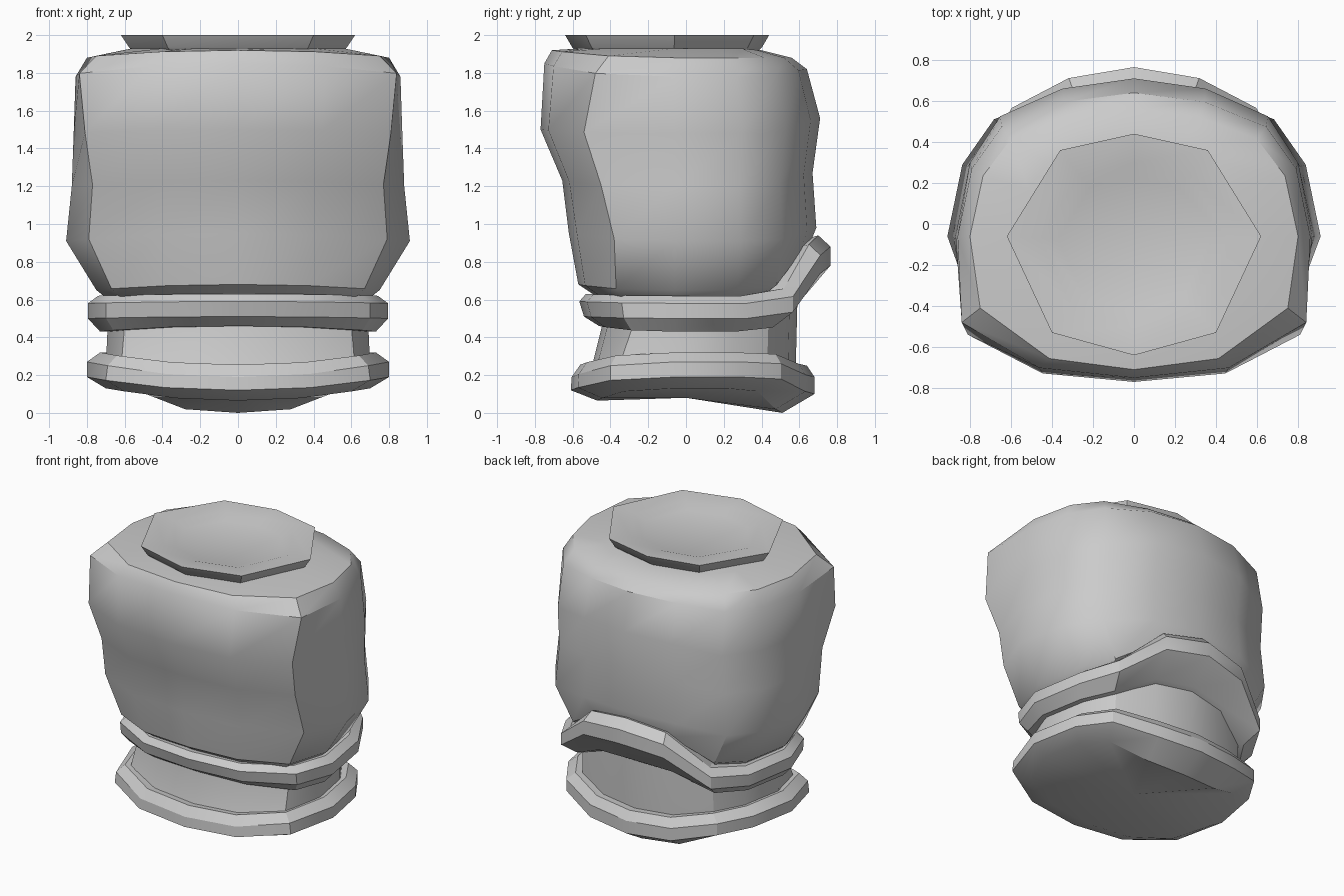
import bpy, bmesh, math

cube = bpy.data.objects.get("Cube")
if cube:
    bpy.data.objects.remove(cube)

grey = bpy.data.materials.new("light grey")
grey.use_nodes = True
grey.diffuse_color = (0.6, 0.6, 0.6, 1)
grey.node_tree.nodes["Principled BSDF"].inputs["Base Color"].default_value = (0.6, 0.6, 0.6, 1)

# How far each point, from front to back, follows the front and back heights
FRONT = (1, .8, .25, 0, 0, 0, 0, 0)
BACK = (0, 0, 0, 0, 0, .12, .85, 1)


def ring(zf, zs, zb, w, yf, yb, cx, cy):
    """Symmetric 14-sided outline: front/side/back height, half width,
    front and back y, and the front corner."""
    half = [(0, yf), (cx * .55, yf + (cy - yf) * .18), (cx, cy), (w, -.06),
            (w * .92, yb * .42), (w * .75, yb * .74), (w * .4, yb * .93), (0, yb)]
    pts = [(x, y, zs + f * (zf - zs) + b * (zb - zs))
           for (x, y), f, b in zip(half, FRONT, BACK)]
    return pts + [(-x, y, z) for x, y, z in pts[-2:0:-1]]


def loft(name, rings, bottom=None, top=None, loop=False, angle=30):
    """Skin a stack of outlines, closing the ends with a fan to a centre point."""
    bm = bmesh.new()
    rows = [[bm.verts.new(p) for p in r] for r in rings]
    n = len(rows[0])
    pairs = list(zip(rows, rows[1:])) + ([(rows[-1], rows[0])] if loop else [])
    for a, b in pairs:
        for i in range(n):
            j = (i + 1) % n
            bm.faces.new((a[i], a[j], b[j], b[i]))
    for row, centre in ((rows[0], bottom), (rows[-1], top)):
        if centre:
            c = bm.verts.new(centre)
            for i in range(n):
                bm.faces.new((row[i], row[(i + 1) % n], c))
    bmesh.ops.recalc_face_normals(bm, faces=bm.faces)
    mesh = bpy.data.meshes.new(name)
    bm.to_mesh(mesh)
    bm.free()
    obj = bpy.data.objects.new(name, mesh)
    bpy.context.collection.objects.link(obj)
    mesh.materials.append(grey)
    bpy.ops.object.select_all(action='DESELECT')
    obj.select_set(True)
    bpy.context.view_layer.objects.active = obj
    bpy.ops.object.shade_smooth_by_angle(angle=math.radians(angle))
    return obj


# Main shell
loft("helmet_shell", [
    ring(.62, .61, .84, .70, -.48, .58, .62, -.34),
    ring(.68, .65, .88, .75, -.57, .65, .67, -.37),
    ring(.95, .91, .98, .91, -.62, .69, .79, -.38),
    ring(1.23, 1.2, 1.27, .88, -.655, .67, .77, -.45),
    ring(1.5, 1.48, 1.56, .87, -.77, .71, .81, -.54),
    ring(1.85, 1.78, 1.82, .86, -.75, .64, .84, -.48),
    ring(1.92, 1.88, 1.88, .80, -.71, .56, .75, -.41),
    ring(1.93, 1.93, 1.92, .56, -.55, .40, .40, -.42),
], bottom=(0, 0, .64), top=(0, -.1, 1.93), angle=35)


# Octagonal lid with a shallow dish
def octagon(s, z):
    half = [(0, -.54), (.4, -.43), (.62, .04), (.36, .46), (0, .54)]
    pts = [(x * s, y * s - .1, z) for x, y in half]
    return pts + [(-x, y, z) for x, y, _ in pts[-2:0:-1]]


loft("top_lid", [octagon(.9, 1.92), octagon(.93, 1.935), octagon(1, 2),
                 octagon(.74, 1.99), octagon(.6, 1.965)],
     bottom=(0, -.1, 1.92), top=(0, -.1, 1.965))

# Neck between the two collars
loft("neck", [
    ring(.2, .24, .2, .70, -.51, .58, .62, -.36),
    ring(.48, .46, .6, .69, -.44, .59, .60, -.28),
    ring(.58, .57, .82, .69, -.44, .59, .60, -.28),
], bottom=(0, 0, .2), top=(0, 0, .6))

# Upper collar, rising at the back
loft("upper_collar", [
    ring(.46, .43, .58, .67, -.44, .57, .60, -.28),
    ring(.46, .43, .61, .73, -.46, .62, .66, -.29),
    ring(.51, .5, .78, .795, -.54, .765, .70, -.33),
    ring(.59, .58, .88, .795, -.565, .765, .70, -.34),
    ring(.63, .62, .94, .74, -.53, .70, .66, -.31),
    ring(.62, .61, .90, .67, -.46, .57, .60, -.28),
], loop=True)

# Lower collar with a closed underside
loft("lower_collar", [
    ring(.065, .13, .0, .70, -.47, .51, .60, -.33),
    ring(.12, .19, .10, .80, -.61, .68, .70, -.40),
    ring(.19, .27, .19, .80, -.605, .68, .69, -.40),
    ring(.255, .32, .25, .73, -.56, .64, .64, -.37),
    ring(.24, .30, .24, .66, -.48, .55, .58, -.32),
], bottom=(0, 0, .08), top=(0, 0, .25))
